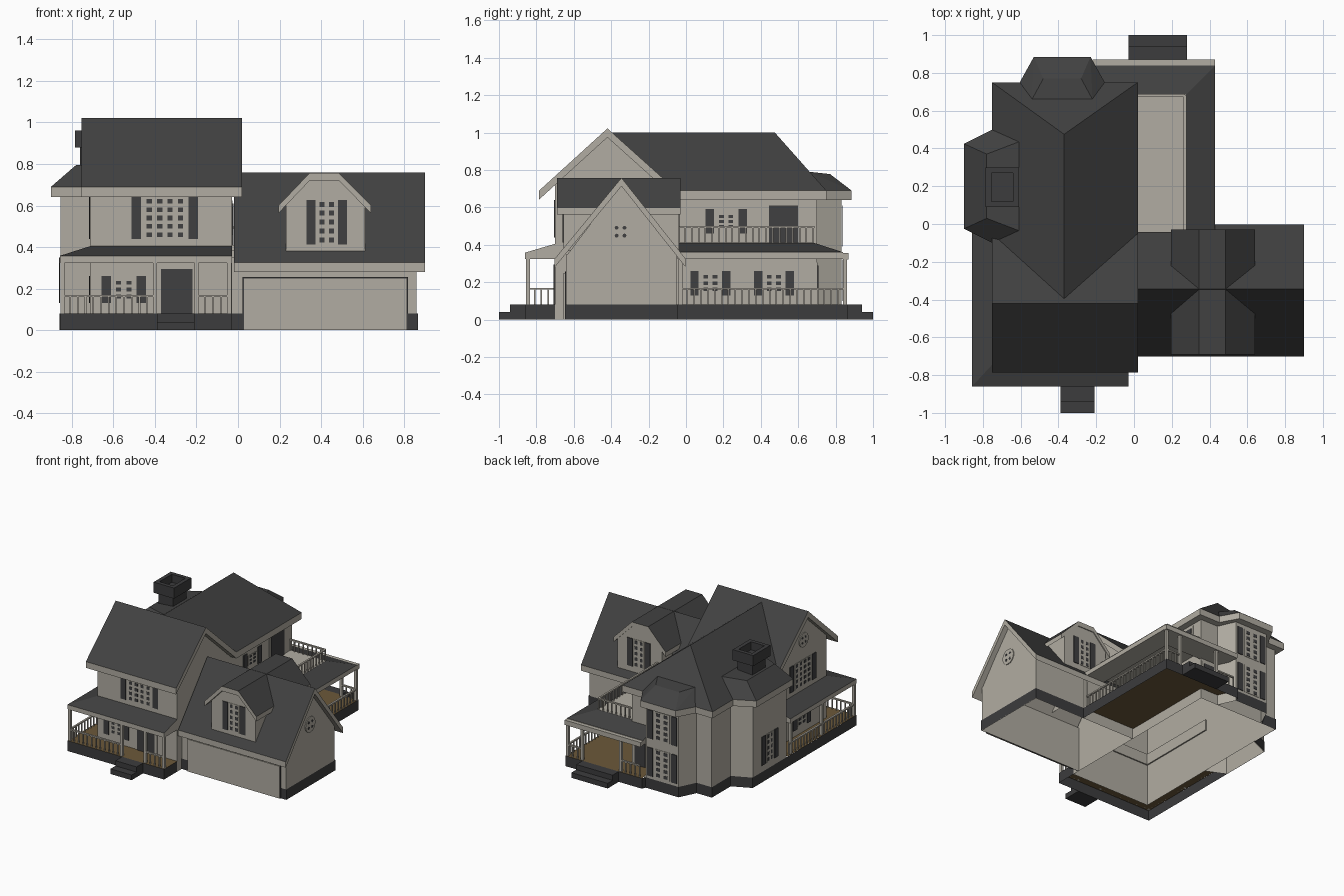
import bpy, bmesh, math
from mathutils import Matrix, Vector

if "Cube" in bpy.data.objects:
    bpy.data.objects.remove(bpy.data.objects["Cube"])


def material(name, col):
    m = bpy.data.materials.new(name)
    m.diffuse_color = (*col, 1)
    m.use_nodes = True
    m.node_tree.nodes["Principled BSDF"].inputs["Base Color"].default_value = m.diffuse_color
    return m


WALL = material("cream siding", (0.44, 0.415, 0.36))
ROOF = material("charcoal shingle", (0.053, 0.053, 0.053))
DARK = material("dark shutter", (0.05, 0.05, 0.052))
STONE = material("dark stone base", (0.045, 0.045, 0.047))
WOOD = material("brown decking", (0.15, 0.1, 0.042))


def finish(name, bm, mat, top=None):
    """Store a bmesh; faces looking upwards take the second material."""
    bmesh.ops.recalc_face_normals(bm, faces=bm.faces)
    me = bpy.data.meshes.new(name)
    me.materials.append(mat)
    if top:
        me.materials.append(top)
        for f in bm.faces:
            f.normal_update()
            f.material_index = int(f.normal.z > 0.15)
    bm.to_mesh(me)
    bm.free()
    ob = bpy.data.objects.new(name, me)
    bpy.context.collection.objects.link(ob)
    return ob


def add_box(bm, lo, hi, mtx=Matrix()):
    c = [(a + b) / 2 for a, b in zip(lo, hi)]
    s = [abs(b - a) for a, b in zip(lo, hi)]
    bmesh.ops.create_cube(bm, size=1, matrix=mtx @ Matrix.Translation(c) @ Matrix.Diagonal((*s, 1)))


def boxes(name, mat, items, mtx=Matrix()):
    bm = bmesh.new()
    for lo, hi in items:
        add_box(bm, lo, hi, mtx)
    return finish(name, bm, mat)


def hull(name, pts, mat, top=None):
    bm = bmesh.new()
    for p in pts:
        bm.verts.new(p)
    bmesh.ops.convex_hull(bm, input=bm.verts)
    bmesh.ops.dissolve_limit(bm, angle_limit=0.01, verts=bm.verts, edges=bm.edges)
    return finish(name, bm, mat, top)


def extrude(name, prof, axis, a, b, mat, top=None):
    """Closed (p, z) profile run along x or y from a to b."""
    bm = bmesh.new()
    put = (lambda t, p, z: (t, p, z)) if axis == 'x' else (lambda t, p, z: (p, t, z))
    r0, r1 = ([bm.verts.new(put(t, p, z)) for p, z in prof] for t in (a, b))
    n = len(prof)
    bm.faces.new(r0)
    bm.faces.new(r1)
    for i in range(n):
        bm.faces.new((r0[i], r0[(i + 1) % n], r1[(i + 1) % n], r1[i]))
    return finish(name, bm, mat, top)


def shell(name, outline, z0, z1, mat, closed=True):
    """Open-ended upright walls along an outline."""
    bm = bmesh.new()
    lo, hi = ([bm.verts.new((x, y, z)) for x, y in outline] for z in (z0, z1))
    n = len(outline)
    for i in range(n if closed else n - 1):
        j = (i + 1) % n
        bm.faces.new((lo[i], lo[j], hi[j], hi[i]))
    return finish(name, bm, mat)


def face(name, pts, mat):
    bm = bmesh.new()
    bm.faces.new([bm.verts.new(p) for p in pts])
    return finish(name, bm, mat)


def slab_profile(pts, t):
    return pts + [(p, z - t) for p, z in reversed(pts)]


def place(x, y, z, deg):
    """Local frame whose front (-y) is turned by deg about z."""
    return Matrix.Translation((x, y, z)) @ Matrix.Rotation(math.radians(deg), 4, 'Z')


def window(name, pos, deg, w, h, gap=0.015, sw=0.045, sh=None):
    m = place(*pos, deg)
    sh = sh or h
    boxes(name + "_frame", WALL, [((-w / 2, -0.004, -h / 2), (w / 2, -.001, h / 2))], m)
    cols, rows = (4 if w > 0.15 else 2), (5 if h > .15 else 3)
    cw, rh = w / cols, h / rows
    boxes(name + "_panes", DARK, [
        ((-w / 2 + (i + .25) * cw, -0.006, -h / 2 + (j + .22) * rh),
         (-w / 2 + (i + .75) * cw, -.001, -h / 2 + (j + .78) * rh)) for i in range(cols) for j in range(rows)], m)
    a = w / 2 + gap
    boxes(name + "_shutters", DARK, [((s * a, -0.006, -sh / 2), (s * (a + sw), -.001, sh / 2)) for s in (-1, 1)], m)


def door(name, pos, deg, w, h):
    m = place(*pos, deg)
    boxes(name + "_frame", WALL, [((-w / 2 - .02, -0.004, 0), (w / 2 + .02, -.001, h + .015))], m)
    boxes(name, DARK, [((-w / 2, -0.008, 0), (w / 2, -.001, h))], m)


def round_window(name, pos, deg, r):
    m = place(*pos, deg) @ Matrix.Rotation(math.pi / 2, 4, 'X')
    for part, mat, rad, d, spots in (("frame", WALL, r, .008, [(0, 0)]),
                                     ("panes", DARK, r * .17, .012, [(a * r * .35, b * r * .35) for a in (-1, 1) for b in (-1, 1)])):
        bm = bmesh.new()
        for u, v in spots:
            bmesh.ops.create_cone(bm, cap_ends=True, segments=16, radius1=rad, radius2=rad, depth=d,
                                  matrix=m @ Matrix.Translation((u, v, 0)))
        finish(name + "_" + part, bm, mat)


def railing(name, p, q, z):
    p, q = Vector((*p, z)), Vector((*q, z))
    d = q - p
    L = d.length
    m = Matrix.Translation(p) @ Matrix.Rotation(math.atan2(d.y, d.x), 4, 'Z')
    n = max(2, round(L / 0.036))
    items = [((0, -.007, .08), (L, .007, .09))]
    items += [((i * L / n - .004, -.004, 0), (i * L / n + .004, .004, .085)) for i in range(n + 1)]
    boxes(name, WALL, items, m)


def skirt(name, outer, inner, z0, z1):
    """Sloping porch roof, one mitred piece per side, with fascia."""
    for i in range(len(outer) - 1):
        o, n = outer[i:i + 2], inner[i:i + 2]
        hull(f"{name}_{i}", [(*p, z) for p in o for z in (z0 - .035, z0)] +
             [(*p, z) for p in n for z in (z0 - .035, z1)], WALL, ROOF)


def bay(name, f, c, us, vs, wall_u, wall_v, z_main):
    """Three-sided bay: f maps (along, outward) to (x, y)."""
    uo, ue, ui, um = us
    vo, ve, vi, vm = vs
    pts = []
    for s in (-1, 1):
        for z in (.64, .69):
            pts += [(*f(c + s * uo, vo), z), (*f(c + s * ue, ve), z)]
        pts += [(*f(c + s * ui, vi), z_main - .012), (*f(c + s * um, vm), z_main)]
    hull(name + "_roof", pts, WALL, ROOF)
    a, b = wall_u
    va, vb = wall_v
    shell(name + "_walls", [f(c - b, vb), f(c - a, va), f(c + a, va), f(c + b, vb)], 0, .66, WALL, False)


# main house walls and gables
shell("house_walls", [(-.71, -.7), (-.03, -.7), (-.03, .7), (-.71, .7)], 0, .68, WALL)
for side, x in (("left", -.71), ("right", -.03)):
    face(side + "_gable", [(x, -.7, .64), (x, -.7, .73), (x, -.42, .985), (x, -.1, .7), (x, -.1, .64)], WALL)

# main roofs: front gable and rear hip
extrude("front_gable_roof", slab_profile([(-.785, .69), (-.42, 1.022), (-.05, .69)], .048), 'x', -.752, .02, WALL, ROOF)
hull("rear_hip_roof", [(-.37, -.4, 1.0), (-.37, .475, 1.0)] +
     [(x, y, z) for x in (-.752, .02) for y in (-.05, .75) for z in (.64, .69)], WALL, ROOF)

# bays on the left and the back
bay("left_bay", lambda u, v: (-v, u), .2, (.225, .30, .17, .235), (.9, .75, .78, .61), (.205, .27), (.855, .71), .806)
bay("back_bay", lambda u, v: (u, v), -.38, (.15, .225, .10, .16), (.885, .75, .77, .66), (.14, .2), (.832, .7), .79)

# chimney with hollow cap
boxes("chimney_stack", STONE, [((-.76, .115, .72), (-.635, .275, .9))])
boxes("chimney_cap", STONE, [((-.785, .09, .88), (-.755, .3, .962)), ((-.64, .09, .88), (-.61, .3, .962)),
                             ((-.755, .09, .88), (-.64, .12, .962)), ((-.755, .27, .88), (-.64, .3, .962))])

# garage
shell("garage_walls", [(-.03, -.64), (.86, -.64), (.86, -.05), (-.03, -.05)], 0, .35, WALL)
face("garage_gable", [(.86, -.64, .34), (.86, -.345, .73), (.86, -.05, .34)], WALL)
extrude("garage_roof", slab_profile([(-.702, .325), (-.345, .758), (-.002, .325)], .045), 'x', -.02, .9, WALL, ROOF)
boxes("garage_door_outline", DARK, [((.022, -.648, 0), (.818, -.641, .256))])
boxes("garage_door", WALL, [((.028, -.655, 0), (.812, -.645, .249))])
round_window("gable_window", (.862, -.35, .47), 90, .06)

# dormers: one clipped-gable roof running front to back
extrude("dormer_roof", slab_profile([(.195, .6), (.345, .757), (.485, .757), (.64, .6)], .037), 'y', -.69, -.03, WALL, ROOF)
wall = [(.23, .37), (.23, .605), (.345, .725), (.485, .725), (.61, .605), (.61, .37)]
for nm, y, deg in (("front", -.655, 0), ("back", -.037, 180)):
    face(nm + "_dormer_wall", [(x, y, z) for x, z in wall], WALL)
    window(nm + "_dormer_window", (.427, y, .52), deg, .09, .215, .008)
for x in (.23, .61):
    face("dormer_side", [(x, -.655, .37), (x, -.655, .6), (x, -.037, .6), (x, -.037, .37)], WALL)

# stone base all round
shell("stone_base", [(-.857, -.86), (-.03, -.86), (-.03, -.645), (.865, -.645), (.865, -.045), (.425, -.045),
                     (.425, .865), (-.23, .865), (-.24, .835), (-.52, .835), (-.585, .705), (-.715, .705),
                     (-.715, .475), (-.858, .41)], 0, .08, STONE)

# porch floors
face("front_porch_floor", [(-.857, -.86, .08), (-.03, -.86, .08), (-.03, -.7, .08), (-.71, -.7, .08),
                           (-.71, -.05, .08), (-.857, -.02, .08)], WOOD)
face("back_porch_floor", [(-.03, -.045, .08), (.425, -.045, .08), (.425, .865, .08), (-.23, .865, .08),
                          (-.2, .7, .08), (-.03, .7, .08)], WOOD)

# steps
for nm, x0, x1, s, e in (("front", -.39, -.21, -1, .86), ("back", -.03, .28, 1, .865)):
    boxes(nm + "_steps", STONE, [((x0, s * e, 0), (x1, s * .94, .08)), ((x0, s * .94, 0), (x1, s, .04))])

# porch roofs and balcony deck
skirt("front_porch_roof", [(-.03, -.86), (-.857, -.86), (-.857, -.05)], [(-.03, -.69), (-.7, -.69), (-.7, -.05)], .358, .408)
skirt("back_porch_roof", [(.43, -.045), (.43, .84), (-.22, .84)], [(.275, -.045), (.275, .685), (-.22, .685)], .36, .41)
boxes("back_porch_fascia", WALL, [((-.22, .84, .32), (.43, .87, .357))])
boxes("balcony_deck", WALL, [((-.03, -.045, .38), (.275, .685, .411))])

# porch posts
posts = [(-.845, -.845), (-.4, -.845), (-.2, -.845), (-.042, -.845), (-.845, -.45), (-.845, -.07),
         (.415, -.03), (.415, .85), (.29, .85), (-.04, .85)]
boxes("porch_posts", WALL, [((x - .01, y - .01, .08), (x + .01, y + .01, .33)) for x, y in posts])

# railings
railing("front_rail_left", (-.845, -.845), (-.4, -.845), .08)
railing("front_rail_right", (-.2, -.845), (-.04, -.845), .08)
railing("left_rail", (-.845, -.845), (-.845, -.05), .08)
railing("right_rail", (.415, -.03), (.415, .85), .08)
railing("back_rail_right", (.29, .85), (.415, .85), .08)
railing("back_rail_left", (-.2, .85), (-.04, .85), .08)
railing("balcony_rail_side", (.27, -.04), (.27, .68), .41)
railing("balcony_rail_back", (-.03, .68), (.27, .68), .41)

# doors
door("front_door", (-.295, -.7, .08), 0, .15, .215)
door("balcony_door", (-.03, .52, .41), 90, .155, .2)
door("back_door", (-.1, .7, .08), 180, .09, .21)

# windows with shutters
window("front_upper_window", (-.352, -.7, .54), 0, .2, .2)
window("front_lower_window", (-.55, -.7, .195), 0, .1, .1, .012, .045, .13)
window("right_lower_window_a", (-.03, .13, .195), 90, .1, .1, .012, .045, .13)
window("right_lower_window_b", (-.03, .47, .195), 90, .1, .1, .012, .045, .13)
window("right_upper_window", (-.03, .215, .525), 90, .1, .08, .015, .045, .13)
window("left_upper_window", (-.71, -.41, .54), 270, .2, .2)
window("left_lower_window", (-.71, -.4, .195), 270, .1, .1, .012, .045, .13)
window("left_bay_window", (-.855, .2, .24), 270, .08, .22)
window("back_bay_upper_window", (-.38, .832, .5), 180, .13, .22)
window("back_bay_lower_window", (-.38, .832, .21), 180, .13, .22)
round_window("left_gable_window", (-.712, -.42, .79), 270, .055)
